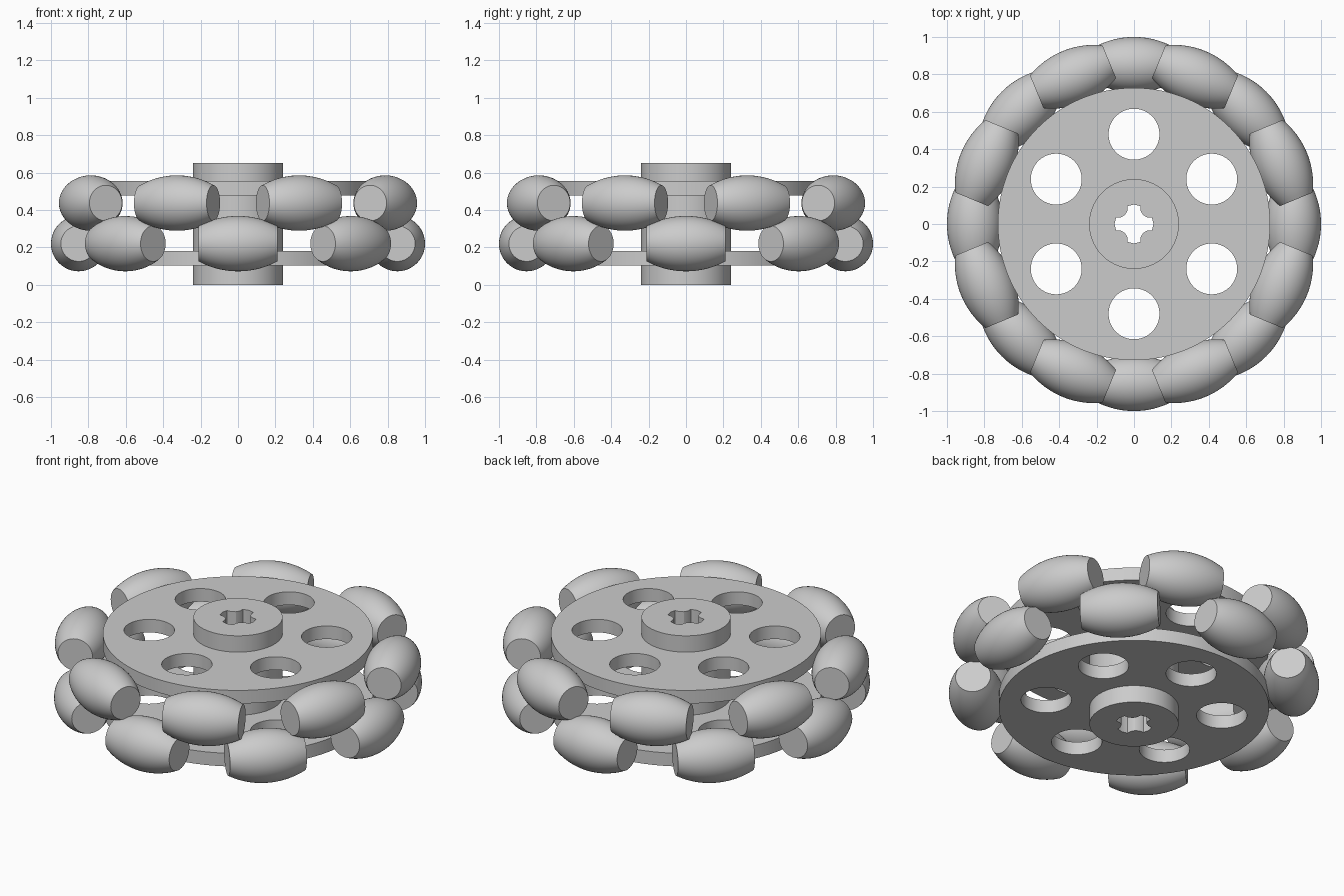
import bpy, bmesh
from math import sin, cos, pi, radians, sqrt
from mathutils import Matrix

cube = bpy.data.objects.get("Cube")
if cube:
    bpy.data.objects.remove(cube, do_unlink=True)

grey = bpy.data.materials.new("light grey")
grey.use_nodes = True
grey.diffuse_color = (0.6, 0.6, 0.6, 1)
grey.node_tree.nodes["Principled BSDF"].inputs["Base Color"].default_value = (0.6, 0.6, 0.6, 1)


def finish(bm, name):
    """Turn a bmesh into a smooth-shaded mesh with sharp rims."""
    bmesh.ops.remove_doubles(bm, verts=bm.verts, dist=0.0001)
    bmesh.ops.recalc_face_normals(bm, faces=bm.faces)
    mesh = bpy.data.meshes.new(name)
    bm.to_mesh(mesh)
    bm.free()
    mesh.materials.append(grey)
    mesh.shade_smooth()
    mesh.set_sharp_from_angle(angle=radians(30))
    return mesh


def place(mesh, name, location=(0, 0, 0), turn=0):
    obj = bpy.data.objects.new(name, mesh)
    obj.location = location
    obj.rotation_euler.z = turn
    bpy.context.collection.objects.link(obj)
    return obj


def ring(radius, x=0, y=0, count=64):
    return [(x + radius * cos(2 * pi * i / count), y + radius * sin(2 * pi * i / count))
            for i in range(count)]


def extrude_outline(name, outlines, height):
    """Fill an outline with holes and extrude it, centred on z."""
    curve = bpy.data.curves.new(name, "CURVE")
    curve.dimensions = "2D"
    curve.fill_mode = "BOTH"
    curve.extrude = height / 2
    for points in outlines:
        spline = curve.splines.new("POLY")
        spline.points.add(len(points) - 1)
        for point, (x, y) in zip(spline.points, points):
            point.co = (x, y, 0, 1)
        spline.use_cyclic_u = True
    helper = bpy.data.objects.new(name, curve)
    bm = bmesh.new()
    temp = helper.to_mesh()
    bm.from_mesh(temp)
    helper.to_mesh_clear()
    bpy.data.objects.remove(helper)
    bpy.data.curves.remove(curve)
    return finish(bm, name)


# Hub with a cross-shaped axle hole
HUB_R, HUB_H = 0.24, 0.652
arm = [(0.07, 0.036), (0.096, 0.034), (0.104, 0), (0.096, -0.034), (0.07, -0.036), (0.048, -0.048)]
cross = []
for quarter in range(4):
    a = -quarter * pi / 2
    cross += [(x * cos(a) - y * sin(a), x * sin(a) + y * cos(a)) for x, y in arm]
hub = extrude_outline("hub", [ring(HUB_R, count=96), cross], HUB_H)
place(hub, "hub", (0, 0, HUB_H / 2))

# Two side plates with six round holes each
holes = [ring(0.136, 0.48 * cos(a), 0.48 * sin(a)) for a in (pi / 6 + k * pi / 3 for k in range(6))]
plate = extrude_outline("plate", [ring(0.728, count=128), ring(HUB_R - 0.005, count=96)] + holes, 0.078)
place(plate, "lower_plate", (0, 0, 0.141))
place(plate, "upper_plate", (0, 0, 0.516))

# Barrel roller turned around the x axis
HALF, MID_R, END_R = 0.21, 0.148, 0.095
sag = MID_R - END_R
arc = (HALF ** 2 + sag ** 2) / (2 * sag)
steps = 20
bm = bmesh.new()
verts = [bm.verts.new((-HALF, 0, 0))]
for i in range(steps + 1):
    x = HALF * (2 * i / steps - 1)
    verts.append(bm.verts.new((x, 0, MID_R - arc + sqrt(arc ** 2 - x ** 2))))
verts.append(bm.verts.new((HALF, 0, 0)))
edges = [bm.edges.new(pair) for pair in zip(verts, verts[1:])]
bmesh.ops.spin(bm, geom=verts + edges, cent=(0, 0, 0), axis=(1, 0, 0), angle=2 * pi, steps=48)
roller = finish(bm, "roller")

# Two staggered rows of eight rollers
for row, z, offset in (("lower", 0.22, 0), ("upper", 0.437, pi / 8)):
    for k in range(8):
        a = offset + k * pi / 4
        place(roller, f"{row}_roller_{k + 1}", (0.852 * cos(a), 0.852 * sin(a), z), a + pi / 2)
